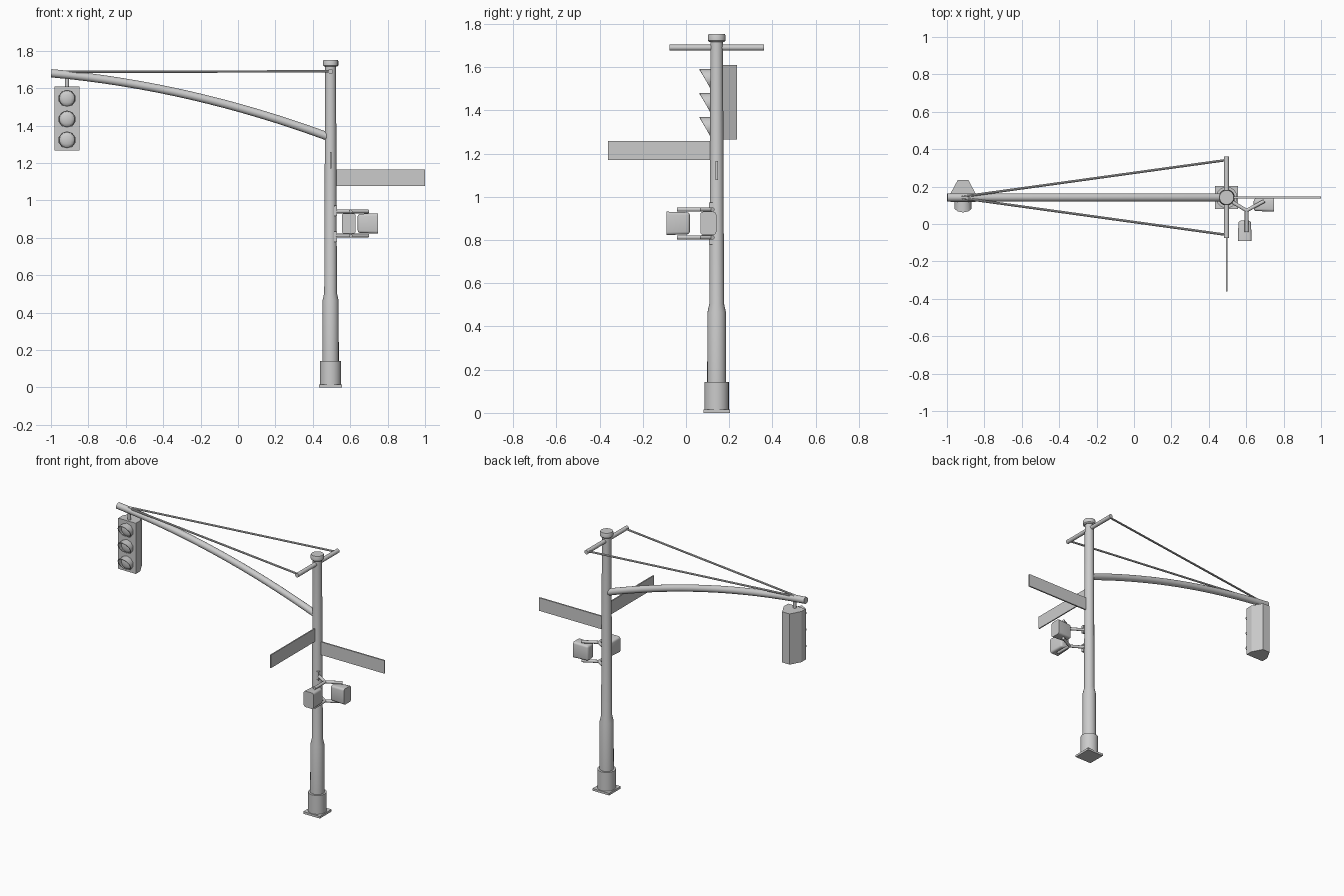
import bpy, bmesh, math
from mathutils import Vector, Matrix

if "Cube" in bpy.data.objects:
    bpy.data.objects.remove(bpy.data.objects["Cube"])

PX, PY = 0.495, 0.142          # pole centre


def finish(name, bm, angle=35):
    bmesh.ops.recalc_face_normals(bm, faces=bm.faces)
    me = bpy.data.meshes.new(name)
    bm.to_mesh(me)
    bm.free()
    me.shade_smooth()
    me.set_sharp_from_angle(angle=math.radians(angle))
    ob = bpy.data.objects.new(name, me)
    bpy.context.collection.objects.link(ob)
    return ob


def box(name, lo, hi):
    lo, hi = Vector(lo), Vector(hi)
    bm = bmesh.new()
    bmesh.ops.create_cube(bm, size=1, matrix=Matrix.Translation((lo + hi) / 2)
                          @ Matrix.Diagonal((*(hi - lo), 1)))
    return finish(name, bm)


def skin(bm, rings, caps=True):
    n = len(rings[0])
    vs = [[bm.verts.new(p) for p in r] for r in rings]
    for a, b in zip(vs, vs[1:]):
        for i in range(n):
            j = (i + 1) % n
            bm.faces.new((a[i], a[j], b[j], b[i]))
    if caps:
        bm.faces.new(vs[0][::-1])
        bm.faces.new(vs[-1])


def lathe(name, profile, n=20):
    bm = bmesh.new()
    skin(bm, [[(PX + r * math.cos(2 * math.pi * i / n),
                PY + r * math.sin(2 * math.pi * i / n), z) for i in range(n)]
              for r, z in profile])
    return finish(name, bm)


def tube(name, pts, r, n=12):
    pts = [Vector(p) for p in pts]
    bm = bmesh.new()
    rings = []
    for k, p in enumerate(pts):
        d = (pts[min(k + 1, len(pts) - 1)] - pts[max(k - 1, 0)]).normalized()
        ref = Vector((0, 1, 0)) if abs(d.y) < 0.9 else Vector((0, 0, 1))
        u = d.cross(ref).normalized()
        v = d.cross(u)
        rings.append([p + r * (u * math.cos(2 * math.pi * i / n)
                               + v * math.sin(2 * math.pi * i / n)) for i in range(n)])
    skin(bm, rings)
    return finish(name, bm, 40)


# Pole, base and cap
box("base_plate", (PX - .062, PY - .062, 0), (PX + .062, PY + .062, .015))
lathe("base_collar", [(.057, .012), (.057, .142)])
lathe("pole", [(.044, .13), (.043, .465), (.034, .505), (.029, 1.73)])
lathe("pole_cap", [(.034, 1.715), (.041, 1.722), (.041, 1.745), (.038, 1.752)])

# Curved mast arm
arm = []
for k in range(17):
    t = 1.49 * k / 16
    arm.append((-.998 + t, PY, 1.68 - .09 * t - .094 * t * t))
tube("mast_arm", arm, .022, 16)

# Crossbar and tension rods
tube("crossbar", [(PX, PY - .218, 1.69), (PX, PY + .218, 1.69)], .014)
for s, side in ((-1, "front"), (1, "back")):
    tube("tension_rod_" + side, [(-.95, PY, 1.688), (PX, PY + s * .2, 1.69)], .0065, 8)

# Traffic light housing, hanger, lenses and hoods
LX, FACE = -.914, .118
tube("light_hanger", [(LX, PY, 1.60), (LX, PY, 1.67)], .011)
bm = bmesh.new()
outline = [(-.066, FACE), (.066, FACE), (.066, .165), (.028, .236), (-.028, .236), (-.066, .165)]
skin(bm, [[(LX + x, y, z) for x, y in outline] for z in (1.266, 1.609)])
finish("traffic_light_housing", bm, 20)
for k, z in enumerate((1.545, 1.434, 1.323)):
    bm = bmesh.new()
    bmesh.ops.create_uvsphere(bm, u_segments=12, v_segments=6, radius=1,
                              matrix=Matrix.Translation((LX, FACE, z))
                              @ Matrix.Diagonal((.042, .014, .042, 1)))
    finish(f"lens_{k + 1}", bm, 60)
    bm = bmesh.new()
    rings = []
    # outer wall, slanted rim, inner wall
    for r, out in ((.047, 0), (.047, 1), (.043, 1), (.043, 0)):
        ring = []
        for i in range(10):
            a = 2 * math.pi * (i + .5) / 10
            y = FACE - out * (.004 + .026 * (1 + math.sin(a)))
            ring.append((LX + r * math.cos(a), y, z + r * math.sin(a)))
        rings.append(ring)
    skin(bm, rings, caps=False)
    finish(f"lens_hood_{k + 1}", bm, 40)

# Street sign blades
box("sign_right", (PX + .025, PY - .005, 1.078), (1.0, PY + .005, 1.166))
box("sign_front", (PX - .004, -.36, 1.171), (PX + .004, PY - .025, 1.259))


# Pedestrian signals: rounded boxes, tapered at the back
def ped_signal(name, centre, turn):
    bm = bmesh.new()
    bmesh.ops.create_cube(bm, size=1, matrix=Matrix.Diagonal((.074, .108, .108, 1)))
    for v in bm.verts:
        if v.co.y > 0:
            v.co.x *= .9
            v.co.z *= .94
    edges = [e for e in bm.edges if not all(v.co.y < 0 for v in e.verts)]
    bmesh.ops.bevel(bm, geom=edges, offset=.013, segments=3, profile=.5, affect='EDGES')
    bmesh.ops.transform(bm, verts=bm.verts, matrix=Matrix.Translation(centre)
                        @ Matrix.Rotation(math.radians(turn), 4, 'Z'))
    finish(name, bm)


ped_signal("ped_signal_front", (.592, -.036, .877), 0)
ped_signal("ped_signal_right", (.694, .103, .877), 90)

# Forked brackets above and below the signals
for z, label in ((.941, "upper"), (.812, "lower")):
    hub = (.602, .072, z)
    for end, part in (((.518, .122, z), "stem"), ((.602, -.042, z), "front"), ((.697, .123, z), "right")):
        tube(f"bracket_{label}_{part}", [hub, end], .010, 10)
    zp = z + (.005 if label == "upper" else -.005)
    box(f"bracket_plate_{label}", (.512, .107, zp - .028), (.529, .124, zp + .028))
